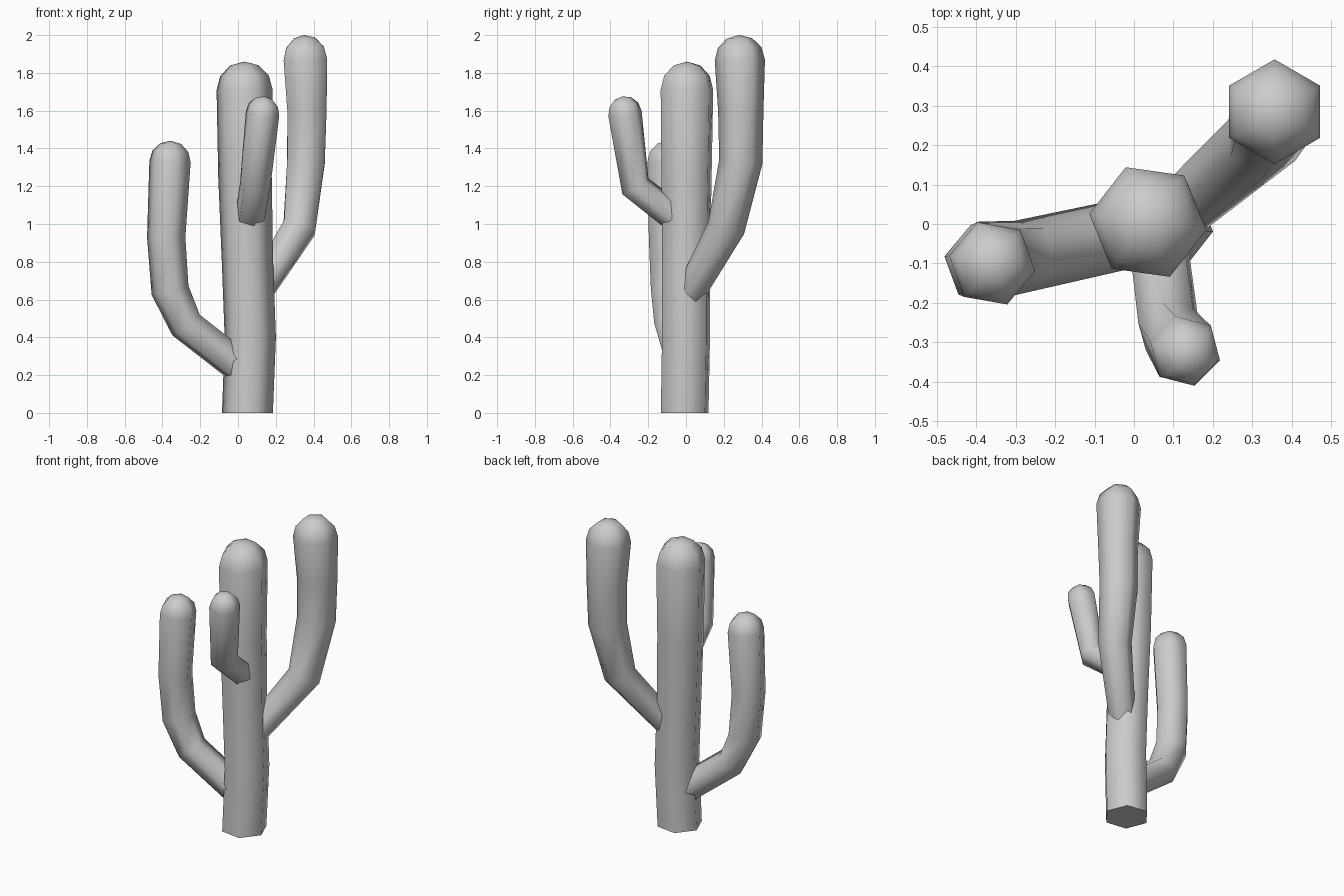
import bpy, bmesh, math
from mathutils import Vector

if "Cube" in bpy.data.objects:
    bpy.data.objects.remove(bpy.data.objects["Cube"])

SIDES = 6


def stem(name, path, phase):
    """Six-sided tube along (x, y, z, radius) points, ending in a dome."""
    pts = [Vector(p[:3]) for p in path]
    radii = [p[3] for p in path]
    n = len(pts)
    bm = bmesh.new()

    def ring(center, normal, r):
        q = Vector((0, 0, 1)).rotation_difference(normal)
        out = []
        for i in range(SIDES):
            a = math.radians(phase) + math.tau * i / SIDES
            out.append(bm.verts.new(center + q @ Vector((r * math.cos(a), r * math.sin(a), 0))))
        return out

    # tube rings, mitred at each bend
    rings = []
    for i in range(n):
        before = (pts[i] - pts[max(i - 1, 0)]).normalized()
        after = (pts[min(i + 1, n - 1)] - pts[i]).normalized()
        t = (before + after).normalized()
        if name == "trunk" and i == 0:
            t = Vector((0, 0, 1))
        rings.append(ring(pts[i], t, radii[i]))

    # dome
    r = radii[-1]
    for deg in (30, 60):
        a = math.radians(deg)
        rings.append(ring(pts[-1] + t * r * math.sin(a), t, r * math.cos(a)))
    tip = bm.verts.new(pts[-1] + t * r)

    bm.faces.new(rings[0][::-1])
    for lo, hi in zip(rings, rings[1:]):
        for i in range(SIDES):
            j = (i + 1) % SIDES
            bm.faces.new((lo[i], lo[j], hi[j], hi[i]))
    for i in range(SIDES):
        bm.faces.new((rings[-1][i], rings[-1][(i + 1) % SIDES], tip))

    mesh = bpy.data.meshes.new(name)
    bm.to_mesh(mesh)
    bm.free()
    ob = bpy.data.objects.new(name, mesh)
    bpy.context.collection.objects.link(ob)
    bpy.ops.object.select_all(action='DESELECT')
    ob.select_set(True)
    bpy.context.view_layer.objects.active = ob
    bpy.ops.object.shade_smooth_by_angle(angle=math.radians(70))


# main trunk
stem("trunk", [(0.05, -0.007, 0, 0.136), (0.065, 0.0, 0.4, 0.137),
               (0.05, 0.0, 0.8, 0.137), (0.037, 0.003, 1.25, 0.143),
               (0.035, 0.005, 1.71, 0.15)], -8)

# left arm
stem("left_arm", [(0.0, -0.02, 0.25, 0.09), (-0.275, -0.08, 0.465, 0.093),
                  (-0.36, -0.09, 0.65, 0.102), (-0.38, -0.1, 0.93, 0.103),
                  (-0.36, -0.1, 1.33, 0.111)], -10)

# tall right arm, leaning to the back
stem("right_arm", [(0.11, 0.025, 0.64, 0.08), (0.325, 0.213, 0.98, 0.1),
                   (0.36, 0.29, 1.33, 0.115), (0.365, 0.29, 1.6, 0.12),
                   (0.357, 0.285, 1.868, 0.133)], 30)

# short front arm
stem("front_arm", [(0.065, -0.07, 1.045, 0.08), (0.09, -0.268, 1.2, 0.083),
                   (0.13, -0.323, 1.585, 0.092)], -15)
